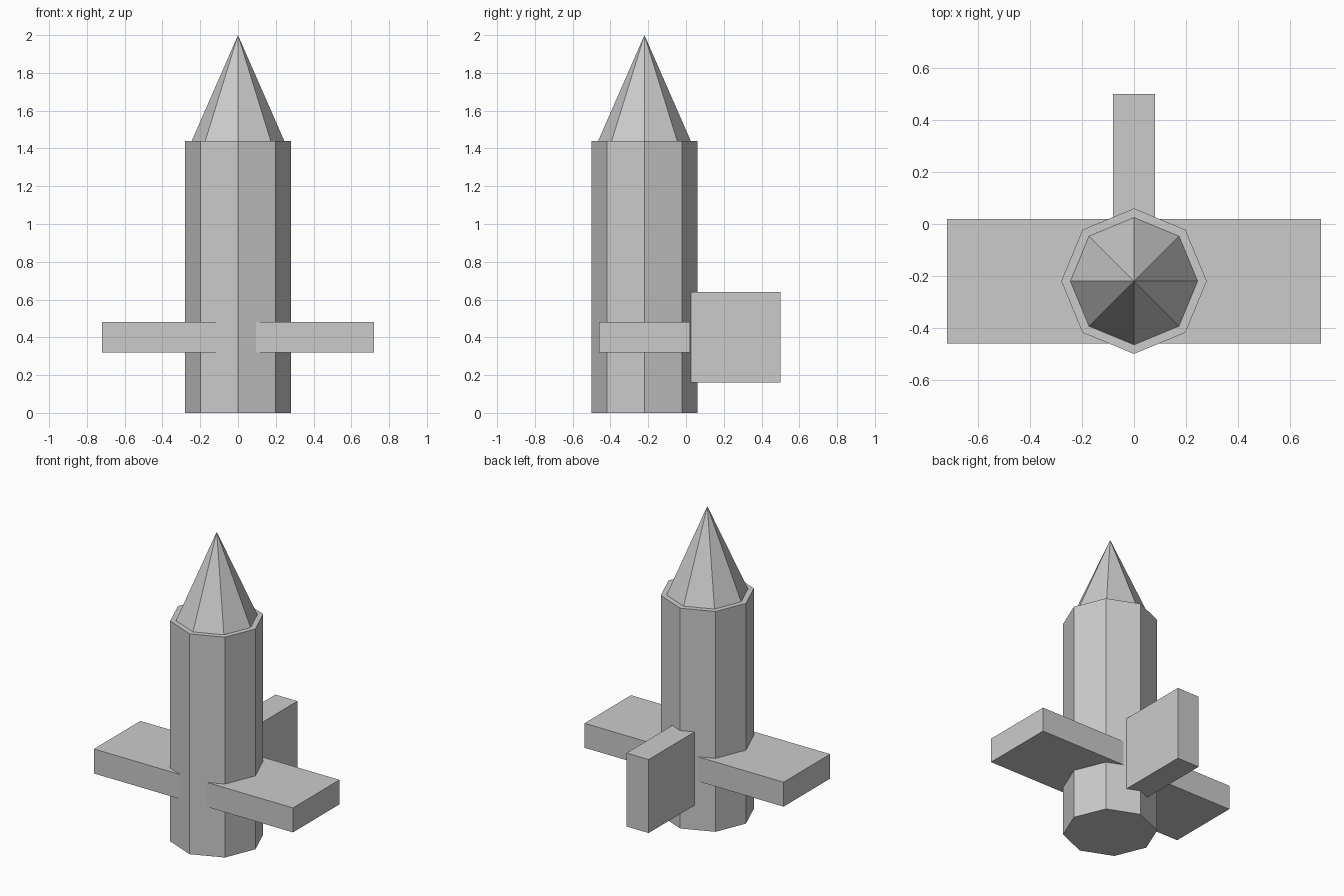
import bpy

if "Cube" in bpy.data.objects:
    bpy.data.objects.remove(bpy.data.objects["Cube"])

CY = -0.22  # y of the body axis


def spire(name, r1, r2, z0, z1):
    # eight-sided prism or pyramid with corners on the x and y axes
    bpy.ops.mesh.primitive_cone_add(vertices=8, radius1=r1, radius2=r2, depth=z1 - z0,
                                    location=(0, CY, (z0 + z1) / 2))
    bpy.context.object.name = name


def box(name, lo, hi):
    bpy.ops.mesh.primitive_cube_add(size=1, location=[(a + b) / 2 for a, b in zip(lo, hi)])
    ob = bpy.context.object
    ob.name = name
    ob.scale = [b - a for a, b in zip(lo, hi)]
    bpy.ops.object.transform_apply(location=False, rotation=False, scale=True)


# Octagonal body and pointed nose
spire("body", 0.28, 0.28, 0, 1.44)
spire("nose_cone", 0.245, 0, 1.44, 2.0)

# Horizontal wing slab passing through the body
box("side_fins", (-0.72, -0.46, 0.32), (0.72, 0.02, 0.48))

# Upright fin at the back
box("back_fin", (-0.08, 0.02, 0.16), (0.08, 0.5, 0.64))
